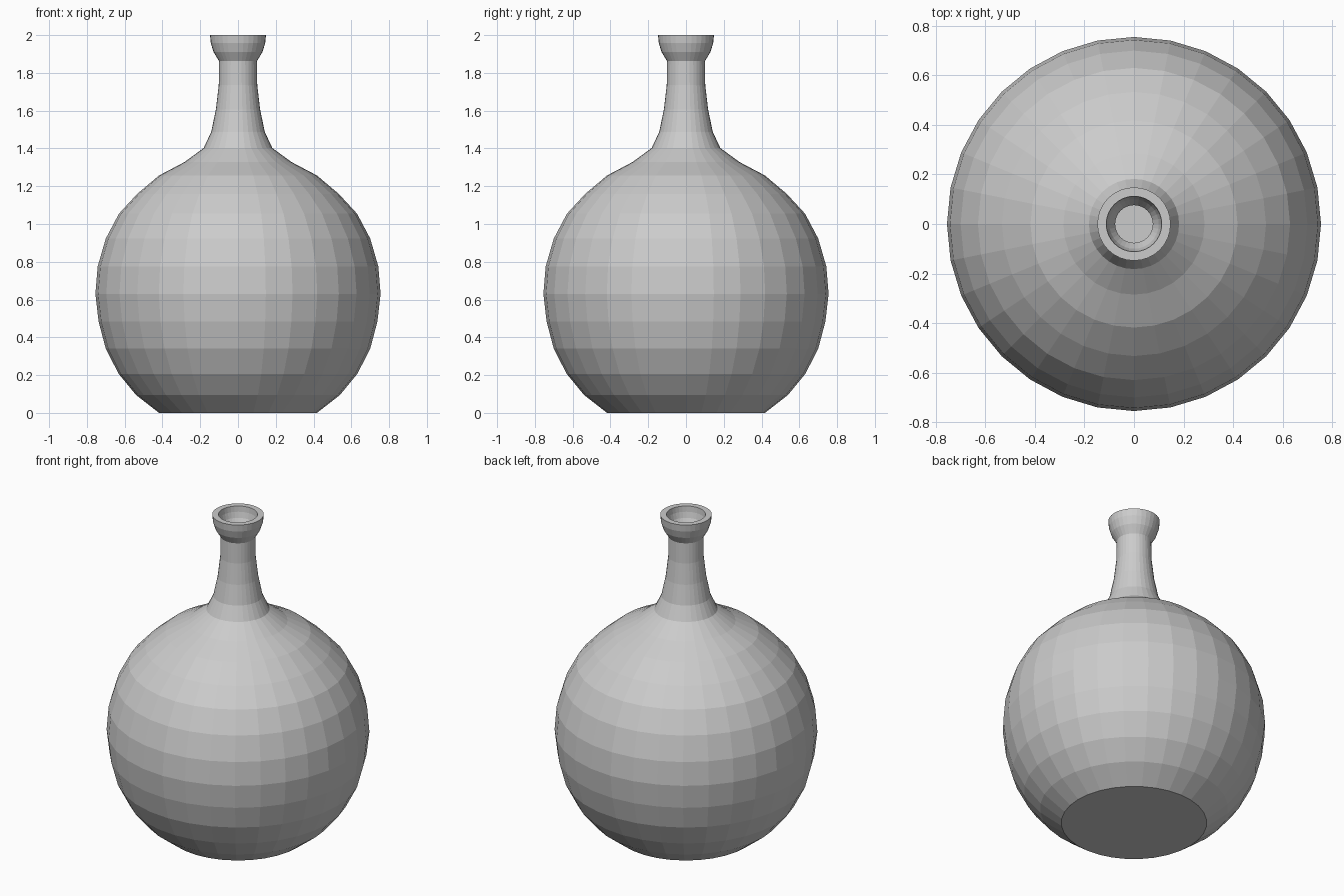
import bpy, bmesh
from math import cos, sin, tau

if "Cube" in bpy.data.objects:
    bpy.data.objects.remove(bpy.data.objects["Cube"])

SIDES = 32

# outer profile (radius, height) from base to lip
outer = [(0.418, 0), (0.54, 0.095), (0.632, 0.207), (0.7, 0.34), (0.738, 0.483),
         (0.755, 0.63), (0.743, 0.775), (0.7, 0.923), (0.63, 1.055), (0.533, 1.16),
         (0.418, 1.257), (0.285, 1.327), (0.182, 1.402), (0.142, 1.487),
         (0.117, 1.607), (0.102, 1.735), (0.1, 1.862), (0.129, 1.91),
         (0.144, 1.957), (0.148, 2.0)]

# inner wall from lip down to the floor
inner = [(0.112, 2.0), (0.109, 1.965), (0.1, 1.93), (0.076, 1.885), (0.076, 1.735),
         (0.09, 1.607), (0.115, 1.487), (0.155, 1.385), (0.27, 1.3)]
inner += [(r - 0.025, z - 0.018) for r, z in outer[10:6:-1]]
inner += [(r - 0.03, z) for r, z in outer[6:2:-1]]
inner += [(r - 0.025, z + 0.018) for r, z in outer[2:0:-1]]
inner += [(0.4, 0.03)]


def lathe(name, profile):
    bm = bmesh.new()
    rings = [[bm.verts.new((r * cos(tau * i / SIDES), r * sin(tau * i / SIDES), z))
              for i in range(SIDES)] for r, z in profile]
    for low, high in zip(rings, rings[1:]):
        for i in range(SIDES):
            j = (i + 1) % SIDES
            bm.faces.new((low[i], low[j], high[j], high[i]))
    bm.faces.new(rings[0][::-1])   # underside
    bm.faces.new(rings[-1])        # inside floor
    mesh = bpy.data.meshes.new(name)
    bm.to_mesh(mesh)
    bm.free()
    obj = bpy.data.objects.new(name, mesh)
    bpy.context.collection.objects.link(obj)
    return obj


# hollow round bottle with flared lip
lathe("round_bottle", outer + inner)
